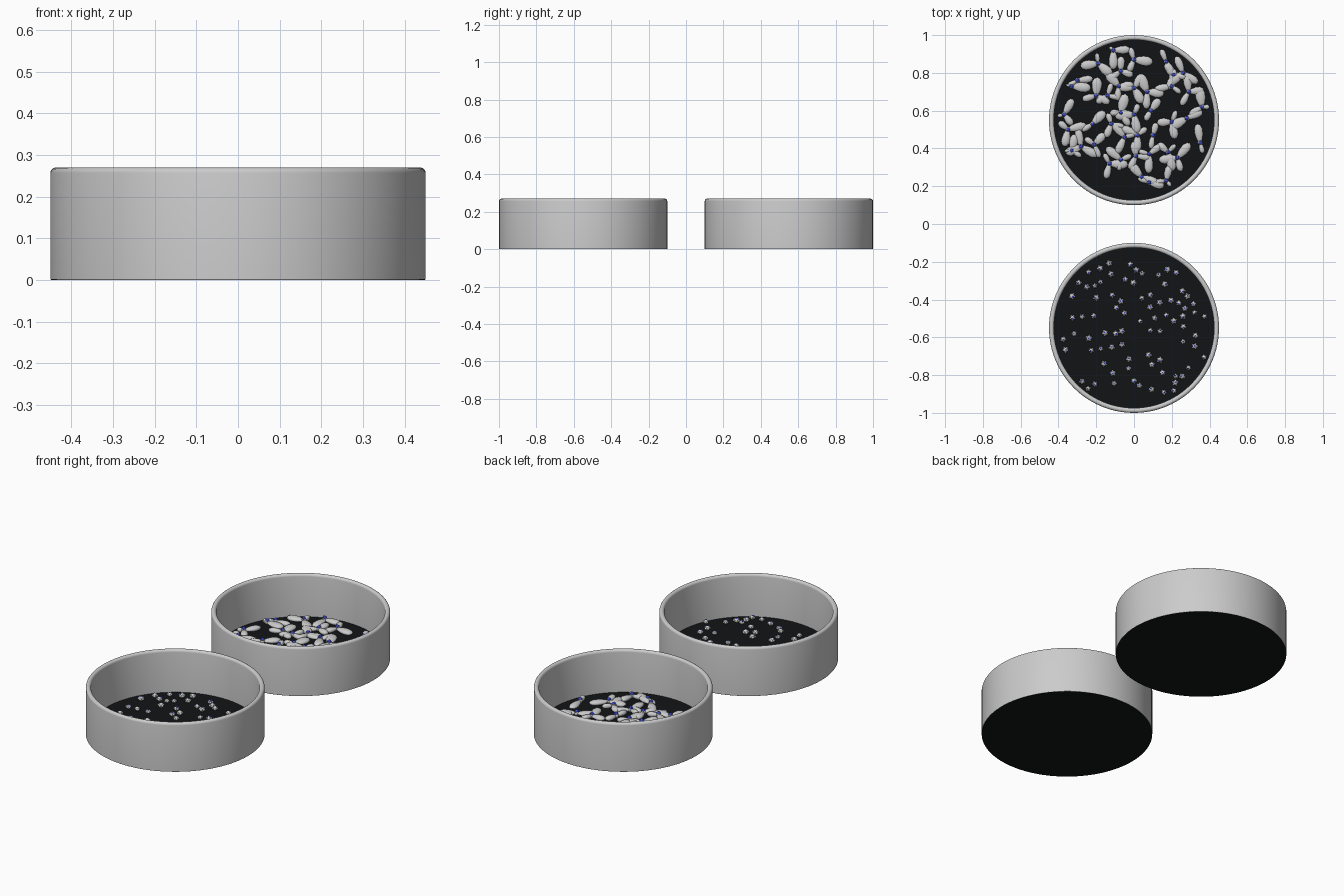
import bpy, bmesh, math, random
from mathutils import Matrix, Vector

if "Cube" in bpy.data.objects:
    bpy.data.objects.remove(bpy.data.objects["Cube"])

random.seed(7)
R, H, WALL, FLOOR = 0.45, 0.27, 0.026, 0.035
SEG = 96


def material(name, rgb):
    m = bpy.data.materials.new(name)
    m.diffuse_color = (*rgb, 1)
    m.use_nodes = True
    m.node_tree.nodes["Principled BSDF"].inputs["Base Color"].default_value = m.diffuse_color
    return m


BLACK = material("black_base", (0.006, 0.007, 0.008))
BLUE = material("blue_nucleus", (0.05, 0.08, 0.75))


def finish(name, verts, faces, mat=None, angle=40):
    me = bpy.data.meshes.new(name)
    me.from_pydata(verts, [], faces)
    me.update()
    ob = bpy.data.objects.new(name, me)
    bpy.context.collection.objects.link(ob)
    if mat:
        me.materials.append(mat)
    bpy.ops.object.select_all(action='DESELECT')
    ob.select_set(True)
    bpy.context.view_layer.objects.active = ob
    bpy.ops.object.shade_smooth_by_angle(angle=math.radians(angle))
    return ob


def ring(cy, r, z):
    return [(r * math.cos(a), cy + r * math.sin(a), z)
            for a in (2 * math.pi * i / SEG for i in range(SEG))]


def lathe(name, cy, profile):
    """Revolve a closed (radius, z) profile around the dish axis."""
    verts, faces, n = [], [], len(profile)
    for r, z in profile:
        verts += ring(cy, r, z)
    for k in range(n):
        a, b = k * SEG, (k + 1) % n * SEG
        for i in range(SEG):
            j = (i + 1) % SEG
            faces.append((a + i, a + j, b + j, b + i))
    return finish(name, verts, faces)


def dish(label, cy):
    # wall with rounded rim
    rr = WALL / 2
    rim = [(R - rr + rr * math.cos(t), H - rr + rr * math.sin(t))
           for t in (math.pi * i / 8 for i in range(9))]
    lathe(label + "_dish_wall", cy, [(R - WALL, 0.001), (R, 0.001)] + rim)
    # black floor disc
    verts = ring(cy, R - 0.001, 0) + ring(cy, R - 0.001, FLOOR)
    faces = [tuple(range(SEG))[::-1], tuple(range(SEG, 2 * SEG))]
    faces += [(i, (i + 1) % SEG, SEG + (i + 1) % SEG, SEG + i) for i in range(SEG)]
    finish(label + "_dish_floor", verts, faces, BLACK)


def sphere_template(u, v):
    bm = bmesh.new()
    bmesh.ops.create_uvsphere(bm, u_segments=u, v_segments=v, radius=1)
    bm.verts.index_update()
    data = ([p.co.copy() for p in bm.verts], [[p.index for p in f.verts] for f in bm.faces])
    bm.free()
    return data


FINE, COARSE = sphere_template(12, 8), sphere_template(8, 6)


class Blobs:
    """Collects many ellipsoids into a single mesh."""
    def __init__(self):
        self.verts, self.faces = [], []

    def add(self, pos, size, yaw=0.0, taper=0.0, shape=COARSE):
        m = Matrix.Translation(pos) @ Matrix.Rotation(yaw, 4, 'Z')
        base = len(self.verts)
        for c in shape[0]:
            k = 1 + taper * c.x
            self.verts.append(m @ Vector((c.x * size[0], c.y * size[1] * k, c.z * size[2] * k)))
        self.faces += [[base + i for i in f] for f in shape[1]]

    def nucleus(self, x, y, z, r):
        self.add((x, y, z), (r, r, r))
        for _ in range(3):
            a = random.uniform(0, 6.28)
            self.add((x + r * 0.7 * math.cos(a), y + r * 0.7 * math.sin(a), z), (r * 0.6,) * 3)

    def build(self, name, mat=None):
        finish(name, self.verts, self.faces, mat, 60)


dish("round_cell", -0.55)
dish("stretched_cell", 0.55)

# round cells: little lumpy clusters scattered over the front dish
cells, nuclei, spots = Blobs(), Blobs(), []
for _ in range(3000):
    a, d = random.uniform(0, 2 * math.pi), 0.405 * math.sqrt(random.random())
    p = Vector((d * math.cos(a), -0.55 + d * math.sin(a)))
    if len(spots) < 82 and all((p - q).length > 0.034 for q in spots):
        spots.append(p)
for x, y in spots:
    s = random.uniform(0.011, 0.014)
    z = FLOOR + s * 0.8
    cells.add((x, y, z), (s, s, s), shape=FINE)
    start = random.uniform(0, 6.28)
    for i in range(5):
        a = start + i * 2 * math.pi / 5
        cells.add((x + s * 0.8 * math.cos(a), y + s * 0.8 * math.sin(a), z),
                  (s * 0.55, s * 0.5, s * 0.55), a)
    nuclei.nucleus(x + random.uniform(-.003, .003), y + random.uniform(-.003, .003),
                   FLOOR + s * 1.45, s * 0.45)
cells.build("round_cells")
nuclei.build("round_cell_nuclei", BLUE)

# stretched cells: flat tapered arms spreading from each nucleus
CENTRES = [(-.19, .85), (-.11, .92), (0, .87), (.17, .86), (-.07, .81), (.26, .80),
           (.21, .79), (.20, .73), (.29, .70), (.36, .62), (.28, .56), (.35, .43),
           (.23, .35), (.18, .38), (.17, .23), (.08, .22), (.04, .25), (-.07, .34),
           (-.13, .32), (-.33, .39), (-.35, .50), (-.37, .58), (-.33, .73), (-.30, .76),
           (-.20, .68), (-.14, .68), (-.08, .73), (0, .72), (0, .58), (-.07, .59),
           (-.12, .53), (-.22, .53), (-.05, .46), (.02, .47), (.10, .47), (.09, .60),
           (.20, .54), (-.21, .42), (-.28, .41), (.01, .36), (.08, .37), (.07, .70)]
cells, nuclei = Blobs(), Blobs()
for x, y in CENTRES:
    start = random.uniform(0, 6.28)
    n = random.choice((2, 3, 3, 3))
    for i in range(n):
        a = start + i * 2 * math.pi / n + random.uniform(-0.35, 0.35)
        dx, dy = math.cos(a), math.sin(a)
        half = random.uniform(0.03, 0.055)
        # keep every arm inside the wall
        while half > 0.012 and math.hypot(x + 2 * half * dx, y - 0.55 + 2 * half * dy) > 0.41:
            half -= 0.004
        if half <= 0.012:
            continue
        w = random.uniform(0.32, 0.46) * half + 0.003
        cells.add((x + 0.9 * half * dx, y + 0.9 * half * dy, FLOOR + 0.010),
                  (half, w, 0.013), a, 0.3, FINE)
    cells.add((x, y, FLOOR + 0.010), (0.014, 0.014, 0.014))
    nuclei.nucleus(x, y, FLOOR + 0.021, 0.009)
cells.build("stretched_cells")
nuclei.build("stretched_cell_nuclei", BLUE)
